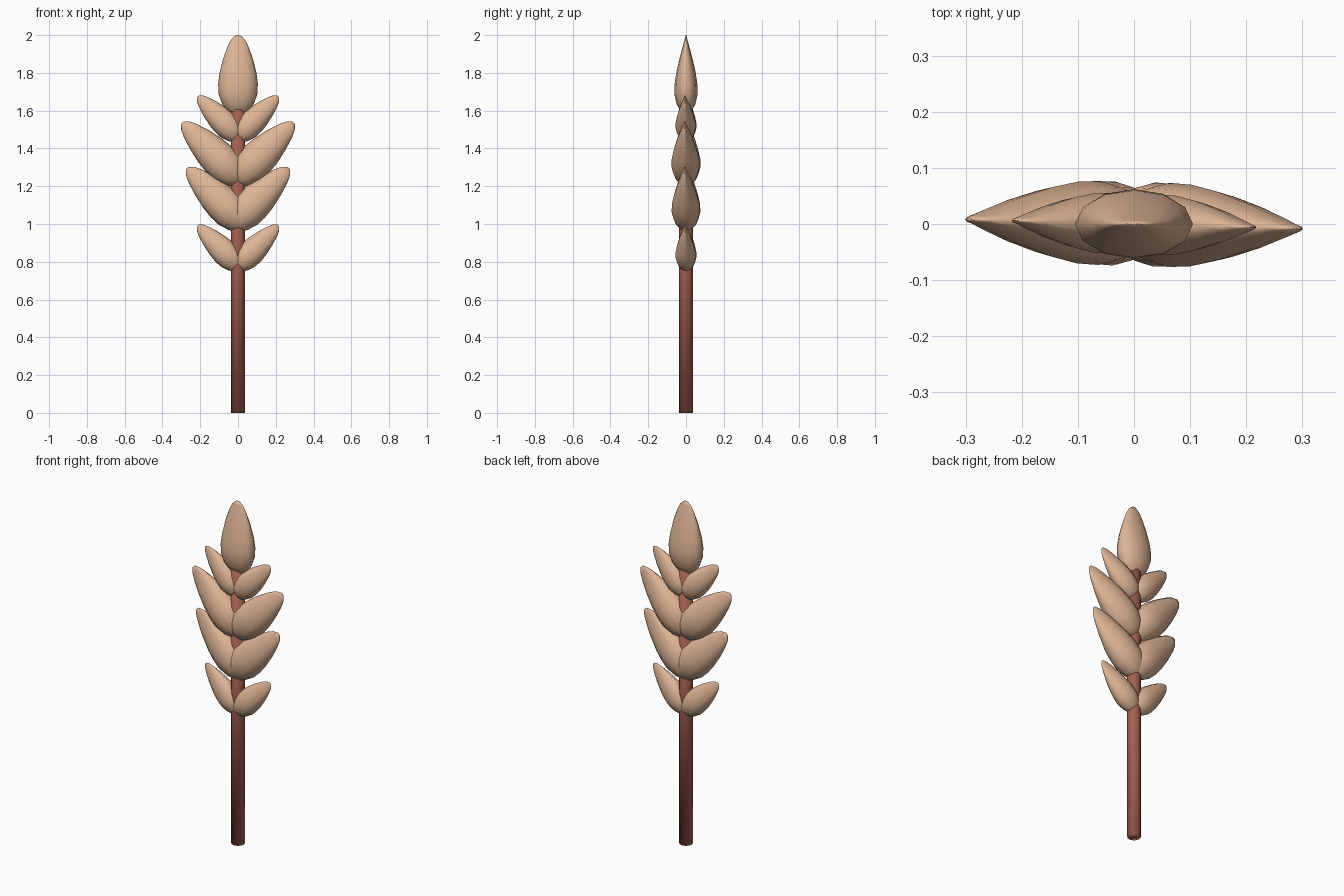
import bpy, bmesh, math
from mathutils import Matrix, Vector

if "Cube" in bpy.data.objects:
    bpy.data.objects.remove(bpy.data.objects["Cube"])


def material(name, rgb):
    m = bpy.data.materials.new(name)
    m.diffuse_color = (*rgb, 1)
    m.use_nodes = True
    m.node_tree.nodes["Principled BSDF"].inputs["Base Color"].default_value = m.diffuse_color
    return m


tan = material("husk tan", (0.73, 0.46, 0.30))
brown = material("stalk brown", (0.37, 0.115, 0.08))

# Grain outline: (position along length, width factor, thickness factor)
PROFILE = [(0.0, 0.28, 0.28), (0.04, 0.56, 0.52), (0.12, 0.8, 0.8), (0.25, 0.98, 1.0),
           (0.38, 1.0, 0.97), (0.52, 0.93, 0.83), (0.7, 0.75, 0.56),
           (0.86, 0.52, 0.27), (0.95, 0.33, 0.11), (1.0, 0.1, 0.02)]
SIDES = 12


def finish(bm, name, mat):
    bmesh.ops.recalc_face_normals(bm, faces=bm.faces)
    for f in bm.faces:
        f.smooth = True
    me = bpy.data.meshes.new(name)
    bm.to_mesh(me)
    bm.free()
    me.materials.append(mat)
    ob = bpy.data.objects.new(name, me)
    bpy.context.collection.objects.link(ob)
    return ob


def grain(name, length, rx, ry, matrix):
    """Flattened seed standing on its base, moved into place by matrix."""
    bm = bmesh.new()
    rings = []
    for t, w, d in PROFILE:
        rings.append([bm.verts.new((rx * w * math.cos(a), ry * d * math.sin(a), t * length))
                      for a in (math.tau * i / SIDES for i in range(SIDES))])
    for lo, hi in zip(rings, rings[1:]):
        for i in range(SIDES):
            j = (i + 1) % SIDES
            bm.faces.new((lo[i], lo[j], hi[j], hi[i]))
    bm.faces.new(rings[0])
    bm.faces.new(rings[-1])
    bm.transform(matrix)
    return finish(bm, name, tan)


# Stalk
bm = bmesh.new()
bmesh.ops.create_cone(bm, cap_ends=True, segments=12, radius1=0.036, radius2=0.036,
                      depth=1.65, matrix=Matrix.Translation((0, 0, 0.825)))
finish(bm, "stalk", brown)

# Top grain
grain("top_grain", 0.415, 0.105, 0.062, Matrix.Translation((0, 0, 1.585)))

# Paired side grains: (name, base x, base z, scale), each turned half way round for its partner
ROWS = [("lower", -0.011, 0.768, 0.72), ("lower_middle", -0.042, 0.985, 1.0),
        ("upper_middle", -0.017, 1.225, 1.0), ("upper", -0.011, 1.452, 0.72)]
for name, x, z, s in ROWS:
    for side, turn in (("right", 0), ("left", math.pi)):
        m = (Matrix.Rotation(turn - math.radians(1.6), 4, 'Z')
             @ Matrix.Translation((x, 0, z))
             @ Matrix.Rotation(math.radians(45), 4, 'Y'))
        grain(f"{name}_{side}_grain", 0.44 * s, 0.096 * s, 0.075 * s, m)
